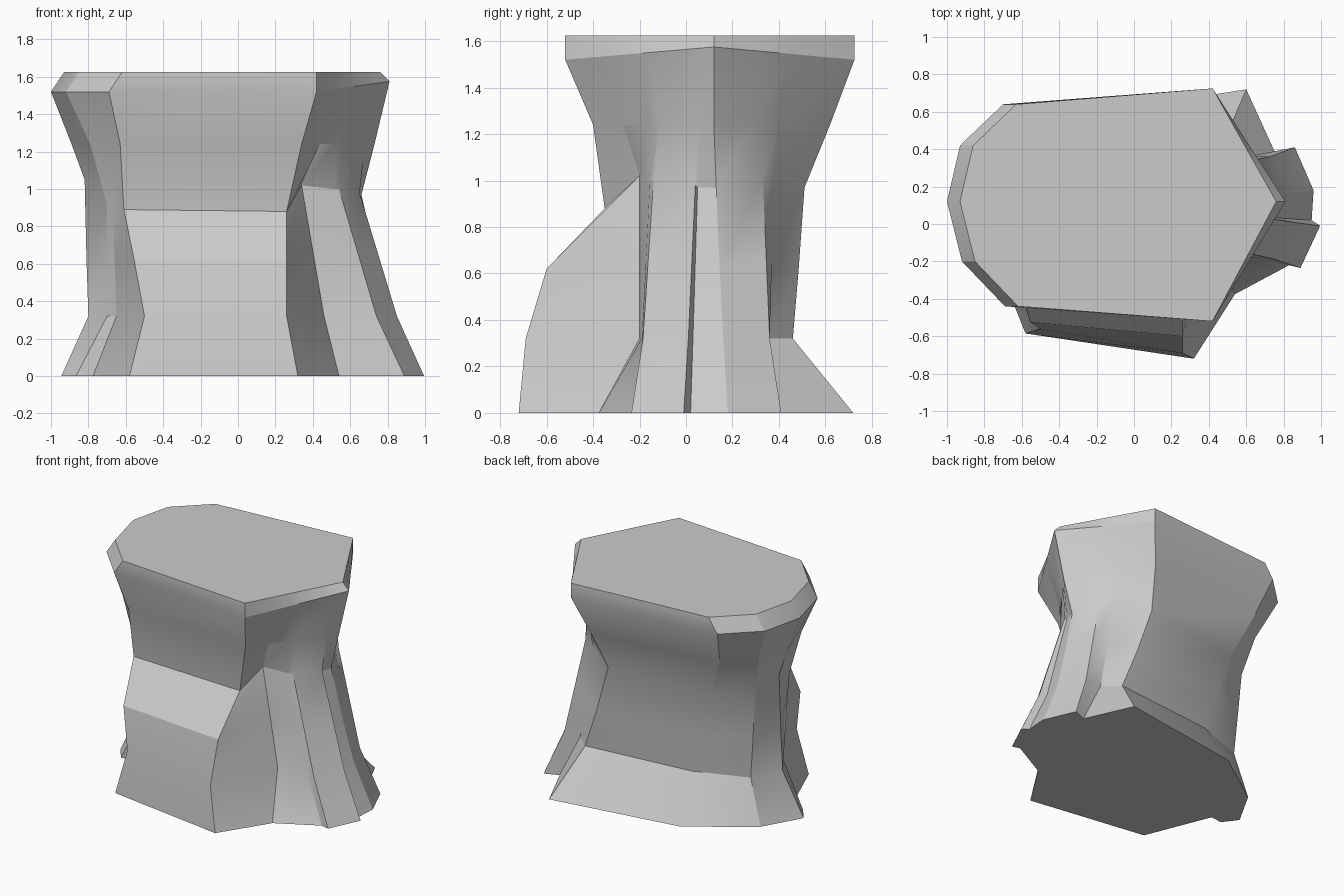
import bpy, bmesh, math
from mathutils import Vector

if "Cube" in bpy.data.objects:
    bpy.data.objects.remove(bpy.data.objects["Cube"])

Z = [0, 0.32, 0.93, 1.24, 1.52]          # heights of foot, ankle, waist, neck, rim

# Trunk corners: waist height, then (x, y) at foot, ankle, waist, neck, rim
TRUNK = {
    "front_left":  (0.89, (-.58, -.585), (-.50, -.56), (-.61, -.33), (-.63, -.36), (-.69, -.44)),
    "front_right": (0.88, (.32, -.72), (.26, -.69), (.26, -.35), (.34, -.40), (.42, -.52)),
    "right":       (0.97, (.96, .18), (.82, .16), (.66, .13), (.73, .12), (.81, .12)),
    "back_right":  (0.97, (.60, .72), (.49, .46), (.27, .51), (.33, .62), (.42, .725)),
    "back":        (0.93, (-.36, .57), (-.31, .38), (-.50, .42), (-.63, .51), (-.70, .64)),
    "back_left":   (0.95, (-.79, .27), (-.69, .24), (-.74, .26), (-.81, .32), (-.93, .42)),
    "left":        (1.05, (-.945, -.005), (-.80, .03), (-.82, .10), (-.89, .11), (-1.0, .12)),
    "left_front":  (0.92, (-.866, -.11), (-.70, -.12), (-.70, -.19), (-.79, -.20), (-.92, -.20)),
}

# Root folds after a corner: blend to the next corner, waist height, foot, ankle, waist
FOLDS = {
    "front_right": [(.25, 1.02, (.54, -.375), (.46, -.20), (.34, -.20)),
                    (.45, 1.00, (.83, -.22), (.69, -.19), (.51, -.155)),
                    (.55, 1.00, (.89, -.235), (.74, -.185), (.54, -.14)),
                    (.80, .98, (.995, -.01), (.85, .01), (.65, .04)),
                    (.87, .97, (.95, .02), (.80, .03), (.64, .05))],
    "right":       [(.35, 1.02, (.86, .41), (.73, .36), (.58, .33)),
                    (.55, 1.02, (.76, .37), (.60, .36), (.49, .38))],
    "left_front":  [(.15, .91, (-.775, -.10), (-.65, -.16), (-.67, -.21))],
}


def corner_column(name):
    """Points of one trunk corner from foot to table top."""
    waist, *xy = TRUNK[name]
    pts = [Vector((x, y, waist if i == 2 else Z[i])) for i, (x, y) in enumerate(xy)]
    # belly between ankle and waist
    belly = pts[1].lerp(pts[2], 0.5)
    belly.z = 0.62
    if name.startswith("front_"):
        belly.y -= 0.08
    pts.insert(2, belly)
    # chamfered rim: slants in at the left and at the right tip
    top = pts[-1].copy()
    if name == "right":
        pts[-1].z = 1.575
        top.x = 0.76
    elif top.x < 0:
        top.x += 0.07
    top.z = 1.625
    return pts + [top]


# Gather all columns around the trunk, folds merging into the neck
columns = []
names = list(TRUNK)
for name, following in zip(names, names[1:] + names[:1]):
    here, there = corner_column(name), corner_column(following)
    columns.append(here)
    for t, waist, foot, ankle, top in FOLDS.get(name, []):
        low = [Vector((*foot, 0)), Vector((*ankle, Z[1])), Vector((*top, waist))]
        low.insert(2, low[1].lerp(low[2], 0.5))
        columns.append(low + [a.lerp(b, t) for a, b in zip(here[4:], there[4:])])

# Loft the columns into one closed pedestal
bm = bmesh.new()
grid = [[bm.verts.new(p) for p in col] for col in columns]
for a, b in zip(grid, grid[1:] + grid[:1]):
    for i in range(len(a) - 1):
        bm.faces.new((a[i], b[i], b[i + 1], a[i + 1]))
bm.faces.new([c[-1] for c in grid])
bm.faces.new([c[0] for c in reversed(grid)])
bmesh.ops.recalc_face_normals(bm, faces=bm.faces)
mesh = bpy.data.meshes.new("stone_pedestal")
bm.to_mesh(mesh)
bm.free()
pedestal = bpy.data.objects.new("stone_pedestal", mesh)
bpy.context.collection.objects.link(pedestal)

# Smooth soft bends, keep the hewn edges sharp
bpy.context.view_layer.objects.active = pedestal
pedestal.select_set(True)
bpy.ops.object.shade_smooth_by_angle(angle=math.radians(25))
